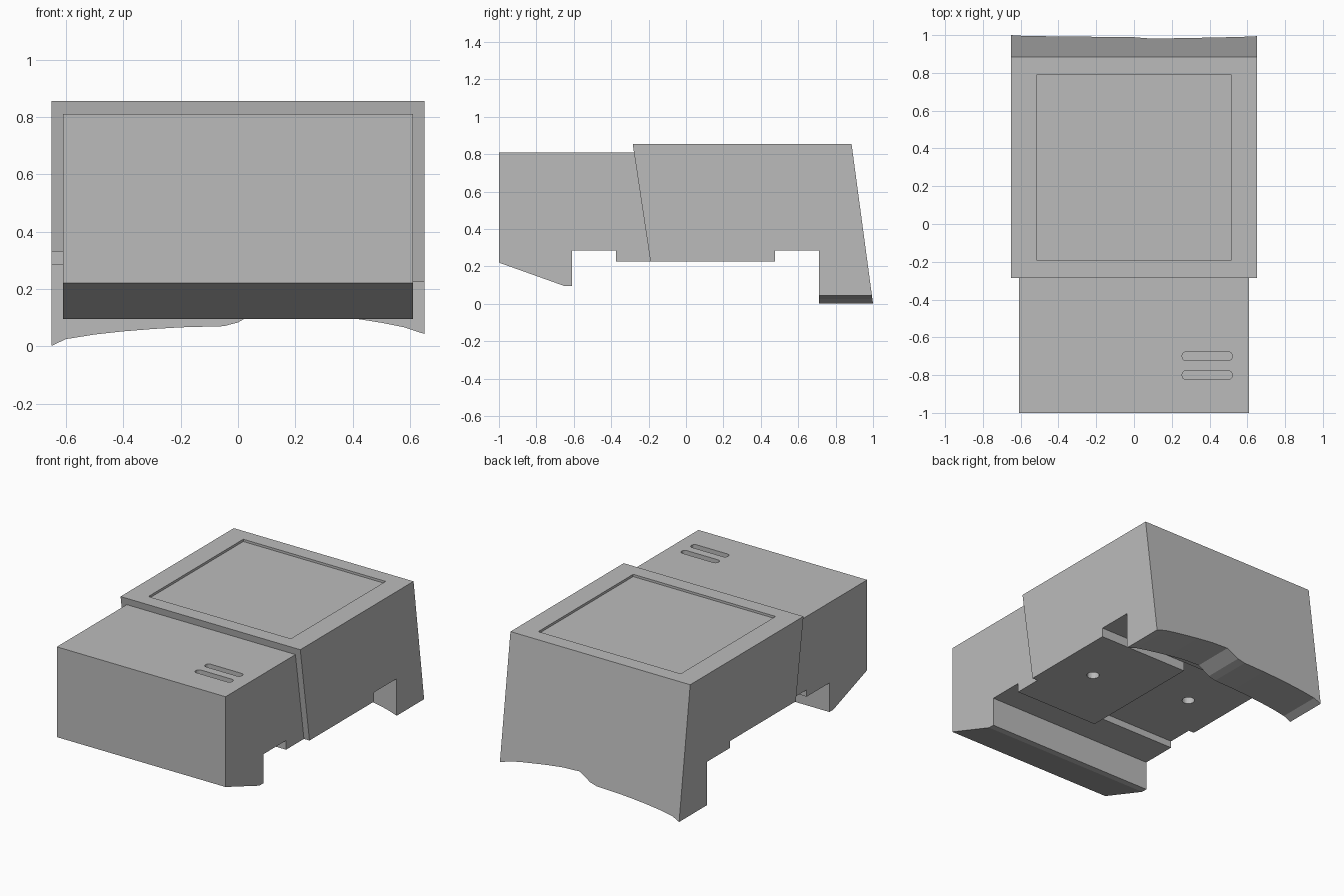
import bpy
import bmesh
from math import cos, sin, pi

cube = bpy.data.objects.get("Cube")
if cube:
    bpy.data.objects.remove(cube, do_unlink=True)

grey = bpy.data.materials.new("light_grey")
grey.use_nodes = True
colour = (0.5, 0.5, 0.5, 1)
grey.diffuse_color = colour
for node in grey.node_tree.nodes:
    if node.type == "BSDF_PRINCIPLED":
        node.inputs["Base Color"].default_value = colour


def prism(name, outline, axis, lo, hi):
    """Extrude a closed 2D outline along an axis."""
    place = {"x": lambda a, b, t: (t, a, b),
             "y": lambda a, b, t: (a, t, b),
             "z": lambda a, b, t: (a, b, t)}[axis]
    bm = bmesh.new()
    face = bm.faces.new([bm.verts.new(place(a, b, lo)) for a, b in outline])
    new = bmesh.ops.extrude_face_region(bm, geom=[face])["geom"]
    bmesh.ops.translate(bm, vec=place(0, 0, hi - lo),
                        verts=[v for v in new if isinstance(v, bmesh.types.BMVert)])
    bmesh.ops.recalc_face_normals(bm, faces=bm.faces)
    mesh = bpy.data.meshes.new(name)
    bm.to_mesh(mesh)
    bm.free()
    mesh.materials.append(grey)
    obj = bpy.data.objects.new(name, mesh)
    bpy.context.collection.objects.link(obj)
    return obj


def cut(target, outline, axis, lo, hi):
    """Subtract a prism from a part."""
    cutter = prism("cutter", outline, axis, lo, hi)
    cutter.hide_render = True
    mod = target.modifiers.new("cut", "BOOLEAN")
    mod.operation = "DIFFERENCE"
    mod.solver = "EXACT"
    mod.object = cutter
    bpy.context.view_layer.objects.active = target
    bpy.ops.object.modifier_apply(modifier=mod.name)
    bpy.data.objects.remove(cutter, do_unlink=True)


def rect(x0, x1, y0, y1):
    return [(x0, y0), (x1, y0), (x1, y1), (x0, y1)]


def rounded_rect(x0, x1, y0, y1, r, steps=4):
    points = []
    corners = [(x1 - r, y1 - r), (x0 + r, y1 - r), (x0 + r, y0 + r), (x1 - r, y0 + r)]
    for quarter, (cx, cy) in enumerate(corners):
        for i in range(steps + 1):
            a = (quarter + i / steps) * pi / 2
            points.append((cx + r * cos(a), cy + r * sin(a)))
    return points


def circle(cx, cy, r, sides=24):
    return [(cx + r * cos(2 * pi * i / sides), cy + r * sin(2 * pi * i / sides))
            for i in range(sides)]


# Front housing with its sloping chin and underside channel
front = prism("front_housing", [
    (-1, 0.22), (-1, 0.81), (-0.278, 0.81), (-0.19, 0.225), (-0.375, 0.225),
    (-0.375, 0.285), (-0.61, 0.285), (-0.61, 0.095), (-0.65, 0.095)], "x", -0.61, 0.61)

# Rear housing with leaning ends and a deep back skirt
rear = prism("rear_housing", [
    (-0.285, 0.855), (0.885, 0.855), (1, 0), (0.71, 0), (0.71, 0.285),
    (0.475, 0.285), (0.475, 0.225), (-0.19, 0.225)], "x", -0.65, 0.65)

# Raised half of the underside
for part in (front, rear):
    cut(part, rect(-0.375, 0.475, 0.1, 0.33), "x", -0.8, 0)

# Uneven arch under the back skirt
cut(rear, [
    (-0.66, -0.1), (-0.66, -0.003), (-0.6, 0.025), (-0.5, 0.041), (-0.4, 0.052),
    (-0.3, 0.06), (-0.2, 0.066), (-0.05, 0.07), (0, 0.083), (0.08, 0.13),
    (0.2, 0.125), (0.32, 0.11), (0.45, 0.09), (0.5, 0.082), (0.58, 0.066),
    (0.65, 0.043), (0.66, 0.04), (0.66, -0.1)], "y", 0.65, 1.1)

# Shallow recessed panel on the top
cut(rear, rect(-0.515, 0.515, -0.19, 0.79), "z", 0.84, 0.9)

# Mounting holes in the underside
for x, base in ((0.39, 0.225), (-0.37, 0.33)):
    cut(rear, circle(x, 0.075, 0.038), "z", base - 0.05, base + 0.1)

# Pair of rounded slots in the front top
for y in (-0.7, -0.8):
    cut(front, rounded_rect(0.255, 0.52, y - 0.023, y + 0.023, 0.02), "z", 0.77, 0.9)
